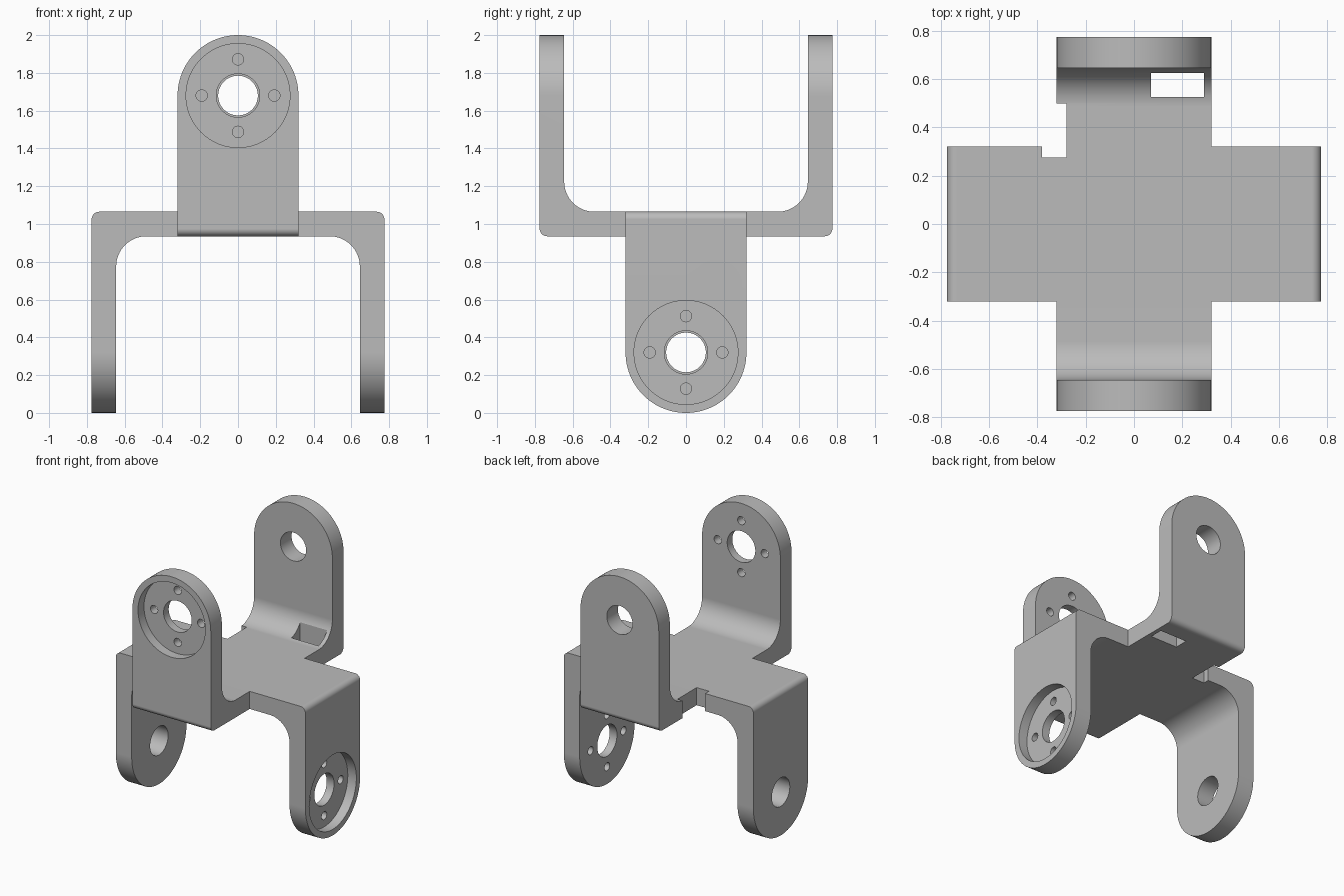
import bpy, bmesh
from math import cos, sin, pi, radians
from mathutils import Matrix, Vector

cube = bpy.data.objects.get("Cube")
if cube:
    bpy.data.objects.remove(cube, do_unlink=True)

OUT, INN = 0.775, 0.645       # outer and inner faces of the arms
TOP, UNDER = 1.065, 0.935     # plate faces
R = 0.32                      # half width and arm end radius

metal = bpy.data.materials.new("grey metal")
metal.use_nodes = True
grey = (0.5, 0.5, 0.5, 1)
metal.diffuse_color = grey
metal.node_tree.nodes["Principled BSDF"].inputs["Base Color"].default_value = grey


def arc(cx, cz, r, a0, a1, n):
    steps = [radians(a0 + (a1 - a0) * i / n) for i in range(n + 1)]
    return [(cx + r * cos(a), cz + r * sin(a)) for a in steps]


def prism(name, points, axis, lo, hi):
    """Extrude a flat outline along one axis."""
    bm = bmesh.new()
    place = {"x": lambda u, w, t: (t, u, w),
             "y": lambda u, w, t: (u, t, w),
             "z": lambda u, w, t: (u, w, t)}[axis]
    face = bm.faces.new([bm.verts.new(place(u, w, lo)) for u, w in points])
    new = bmesh.ops.extrude_face_region(bm, geom=[face])["geom"]
    shift = Vector(place(0, 0, hi - lo))
    bmesh.ops.translate(bm, vec=shift, verts=[v for v in new if isinstance(v, bmesh.types.BMVert)])
    bmesh.ops.recalc_face_normals(bm, faces=bm.faces)
    mesh = bpy.data.meshes.new(name)
    bm.to_mesh(mesh)
    bm.free()
    mesh.materials.append(metal)
    obj = bpy.data.objects.new(name, mesh)
    bpy.context.collection.objects.link(obj)
    return obj


def disc(y, z, r, lo, hi, n=64):
    return prism("cutter", arc(y, z, r, 0, 360, n)[:-1], "x", lo, hi)


def box(x0, x1, y0, y1):
    return prism("cutter", [(x0, y0), (x1, y0), (x1, y1), (x0, y1)], "z", 0.8, 1.3)


def combine(obj, operation, *tools):
    """Apply booleans in turn and remove the tools."""
    for tool in tools:
        mod = obj.modifiers.new("cut", "BOOLEAN")
        mod.operation, mod.solver, mod.object = operation, "EXACT", tool
        graph = bpy.context.evaluated_depsgraph_get()
        mesh = bpy.data.meshes.new_from_object(obj.evaluated_get(graph))
        obj.modifiers.clear()
        obj.data = mesh
        bpy.data.objects.remove(tool, do_unlink=True)


def u_bracket(name):
    """Downward U with rounded arm ends; the +x arm carries the bolted recess."""
    half = arc(INN - 0.16, UNDER - 0.16, 0.16, 90, 0, 16) + [(INN, 0), (OUT, 0)]
    half += arc(OUT - 0.04, TOP - 0.04, 0.04, 0, 90, 8)
    outline = half + [(-x, z) for x, z in reversed(half)]
    body = prism(name, outline, "y", -R, R)
    ends = arc(0, R, R, 180, 360, 48) + [(R, 1.3), (-R, 1.3)]
    combine(body, "INTERSECT", prism("arm_outline", ends, "x", -1, 1))
    bolts = [disc(0.192 * cos(k * pi / 2), R + 0.192 * sin(k * pi / 2), 0.03, 0.4, 1, 24)
             for k in range(4)]
    combine(body, "DIFFERENCE",
            disc(0, R, 0.275, OUT - 0.07, 1, 96),
            disc(0, R, 0.115, 0.4, 1),
            disc(0, R, 0.105, -1, -0.4), *bolts)
    return body


# Two identical brackets, the second turned upside down and across
bracket = u_bracket("cross_bracket")
upper = u_bracket("upper_bracket")
upper.data.transform(Matrix.Rotation(-pi / 2, 4, "Z") @ Matrix.Translation((0, 0, 2))
                     @ Matrix.Rotation(pi, 4, "X"))
combine(bracket, "UNION", upper)

# Cable slot and corner notch
combine(bracket, "DIFFERENCE",
        box(0.07, 0.29, 0.525, 0.625),
        box(-0.38, -0.28, 0.275, 0.5))

# Smooth curves, flat faces
bpy.ops.object.select_all(action="DESELECT")
bracket.select_set(True)
bpy.context.view_layer.objects.active = bracket
bpy.ops.object.shade_smooth_by_angle(angle=radians(30))
weighted = bracket.modifiers.new("flat_faces", "WEIGHTED_NORMAL")
weighted.keep_sharp = True
